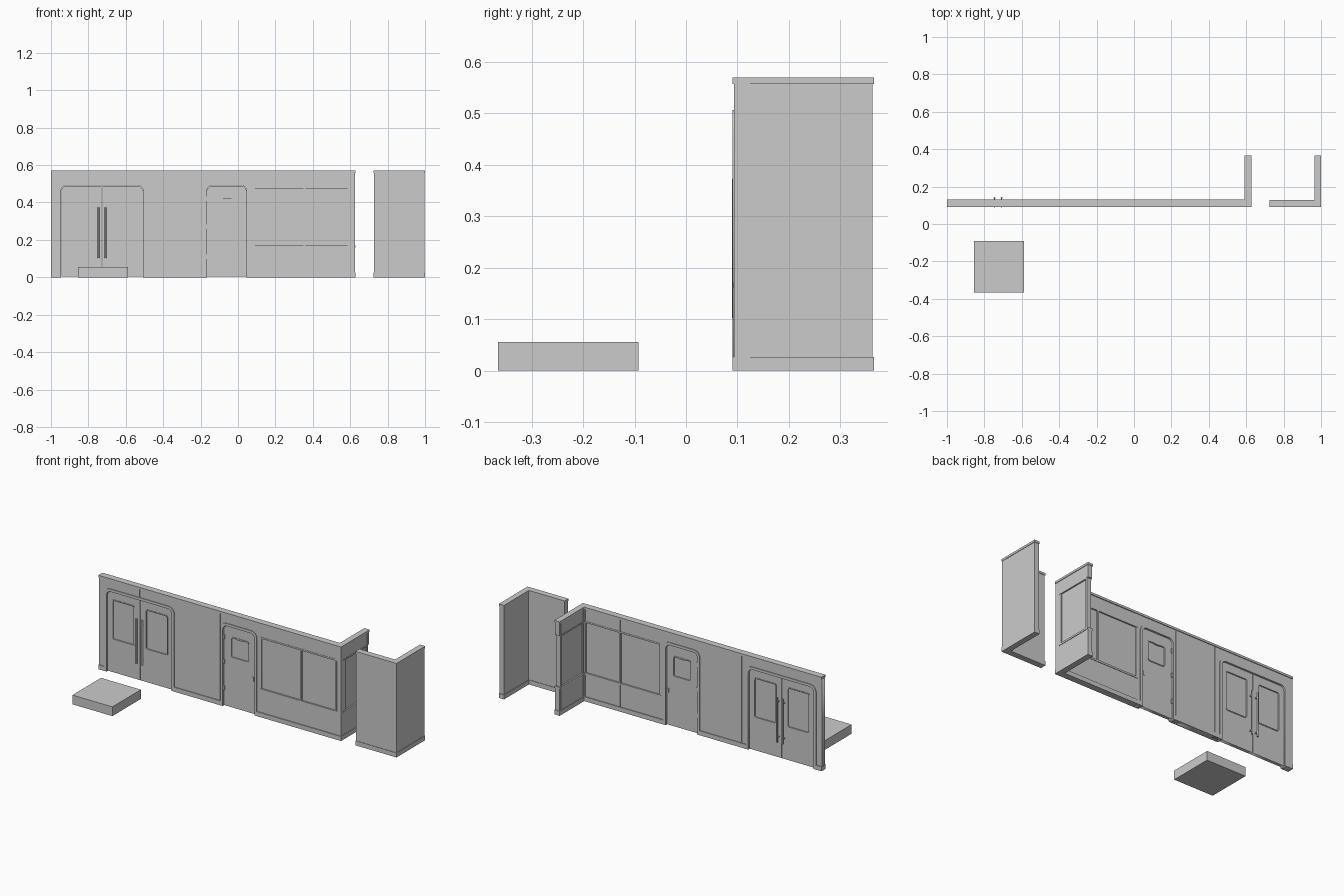
import bpy, math
from math import sin, cos, pi

if "Cube" in bpy.data.objects:
    bpy.data.objects.remove(bpy.data.objects["Cube"])

YM = 0.11           # mid-plane of the front walls
TOP = 0.57


def box(name, x0, x1, y0, y1, z0, z1):
    v = [(x, y, z) for x in (x0, x1) for y in (y0, y1) for z in (z0, z1)]
    f = [(0, 1, 3, 2), (4, 6, 7, 5), (0, 4, 5, 1), (2, 3, 7, 6), (0, 2, 6, 4), (1, 5, 7, 3)]
    me = bpy.data.meshes.new(name)
    me.from_pydata(v, [], f)
    ob = bpy.data.objects.new(name, me)
    bpy.context.collection.objects.link(ob)
    return ob


def arc(cx, cz, r, a0, a1, n=6):
    return [(cx + r * cos(a0 + (a1 - a0) * i / n), cz + r * sin(a0 + (a1 - a0) * i / n))
            for i in range(n + 1)]


def arch(x0, x1, top, r, z0=0.0, left=True, right=True):
    """Outline from bottom left, over rounded top corners, to bottom right."""
    pts = [(x0, z0)]
    pts += arc(x0 + r, top - r, r, pi, pi / 2) if left else [(x0, top)]
    pts += arc(x1 - r, top - r, r, pi / 2, 0) if right else [(x1, top)]
    return pts + [(x1, z0)]


def rounded(x0, x1, z0, z1, r):
    return (arc(x0 + r, z0 + r, r, pi, 1.5 * pi, 3) + arc(x1 - r, z0 + r, r, 1.5 * pi, 2 * pi, 3)
            + arc(x1 - r, z1 - r, r, 0, pi / 2, 3) + arc(x0 + r, z1 - r, r, pi / 2, pi, 3))


def plate(name, outlines, half, y=YM):
    """Flat plate in the xz plane; outlines after the first cut holes."""
    cu = bpy.data.curves.new(name, 'CURVE')
    cu.dimensions, cu.fill_mode, cu.extrude = '2D', 'BOTH', half
    for pts in outlines:
        s = cu.splines.new('POLY')
        s.points.add(len(pts) - 1)
        for p, (a, b) in zip(s.points, pts):
            p.co = (a, b, 0, 1)
        s.use_cyclic_u = True
    tmp = bpy.data.objects.new(name + "_curve", cu)
    bpy.context.collection.objects.link(tmp)
    bpy.context.view_layer.update()
    me = bpy.data.meshes.new_from_object(tmp.evaluated_get(bpy.context.evaluated_depsgraph_get()))
    bpy.data.objects.remove(tmp)
    ob = bpy.data.objects.new(name, me)
    ob.rotation_euler.x = pi / 2
    ob.location.y = y
    bpy.context.collection.objects.link(ob)
    return ob


def frame(name, x0, x1, top, w, half):
    outer = arch(x0, x1, top, 0.04)
    inner = arch(x0 + w, x1 - w, top - w, 0.028)
    return plate(name, [outer + inner[::-1]], half)


# Door leaf with a recessed window and a raised window surround
def door_leaf(name, x0, x1, top, win, left, right):
    plate(name, [arch(x0, x1, top, 0.028, 0.003, left, right), rounded(*win, 0.008)], 0.010)
    a, b, c, d = win
    t = 0.006
    plate(name + "_window_surround", [rounded(a - t, b + t, c - t, d + t, 0.012),
                                      rounded(*win, 0.008)], 0.0125)
    box(name + "_glass", a - .003, b + .003, YM - .005, YM + .005, c - .003, d + .003)


D1 = (-0.962, -0.492)     # double door frame
D2 = (-0.182, 0.062)      # single door frame

# Solid wall with two arched door openings
wall = [(-1, 0)]
for a, b in (D1, D2):
    wall += arch(a + .006, b - .006, 0.499, 0.036)
wall += [(0.08, 0), (0.08, 0.56), (-1, 0.56)]
plate("door_wall", [wall], 0.0155)
for n, (a, b) in (("double_door_frame", D1), ("single_door_frame", D2)):
    frame(n, a, b, 0.507, 0.016, 0.0195)

# Panel seams
for i, (x, z) in enumerate([(-0.727, 0.507), (-0.46, 0.028), (-0.187, 0.028), (-0.06, 0.507)]):
    box(f"wall_seam_{i}", x - .002, x + .002, YM - .017, YM + .017, z, 0.556)

# Double door with pull handles on both faces
mid = sum(D1) / 2
door_leaf("left_door_leaf", D1[0] + .017, mid - .002, .489, (-.908, -.769, .205, .438), True, False)
door_leaf("right_door_leaf", mid + .002, D1[1] - .017, .489, (-.685, -.546, .205, .438), False, True)
for sx in (-1, 1):
    for sy, d in ((-1, 0.016), (1, 0.030)):
        x, y = mid + sx * 0.019, YM + sy * d
        bpy.ops.mesh.primitive_cylinder_add(vertices=12, radius=0.005, depth=0.27,
                                            location=(x, y, 0.237))
        bpy.context.object.name = "door_handle"
        bpy.ops.object.shade_smooth_by_angle()
        for z in (0.13, 0.345):
            box("handle_mount", x - .003, x + .003, min(y, YM), max(y, YM), z - .003, z + .003)

# Single door with hinges
door_leaf("single_door_leaf", D2[0] + .017, D2[1] - .017, .489, (-.113, -.002, .308, .424), True, True)
box("window_latch", -.08, -.035, YM - .014, YM + .014, .421, .429)
box("door_knob_plate", .03, .038, YM - .015, YM + .015, .2, .225)
for z in (0.11, 0.27, 0.42):
    box("door_hinge", -.165, -.157, YM - .016, YM + .016, z - .013, z + .013)


# Window bays: dado, glass and header with rails and mullions, along x or y
def bay(name, axis, a0, a1, c, bars, end):
    def b(part, s, e, h, z0, z1):
        if axis == 'x':
            box(f"{name}_{part}", s, e, c - h, c + h, z0, z1)
        else:
            box(f"{name}_{part}", c - h, c + h, s, e, z0, z1)
    b("dado", a0, a1, .0145, .02, .163)
    b("glass", a0, a1 - end, .008, .16, .485)
    b("header", a0, a1, .0145, .482, .56)
    b("sill_rail", a0, a1, .0175, .160, .171)
    b("top_rail", a0, a1 - end, .0165, .475, .484)
    for i, m in enumerate(bars):
        b(f"mullion_{i}", m - .005, m + .005, .0155, .165, .48)
        b(f"header_seam_{i}", m - .002, m + .002, .016, .48, .557)
        b(f"dado_seam_{i}", m - .0015, m + .0015, .0155, .025, .163)


bay("front_bay", 'x', 0.08, 0.6, YM, (0.085, 0.355, 0.59), 0)
bay("return_bay", 'y', 0.12, 0.362, YM + 0.5, (0.133, 0.348), 0.01)
box("corner_post", .597, .6245, .0935, .1265, .02, .56)

# Skirting and cornice of the long wall
for n, a, b in (("left", -1, D1[0]), ("middle", D1[1], D2[0]), ("bay", D2[1], .628)):
    box(n + "_skirting", a, b, .09, .13, 0, .027)
box("return_skirting", .592, .628, .13, .365, 0, .027)
box("wall_cornice", -1, .628, .09, .13, .557, TOP)
box("return_cornice", .592, .628, .13, .365, .557, TOP)

# Separate plain corner wall
box("corner_wall_front", .727, .998, .093, .124, .02, .56)
box("corner_wall_side", .968, .997, .122, .362, .02, .56)
for n, z0, z1 in (("skirting", 0, .027), ("cornice", .557, TOP)):
    box(f"corner_{n}_front", .725, 1, .09, .127, z0, z1)
    box(f"corner_{n}_side", .965, 1, .127, .365, z0, z1)

# Doorstep block
box("doorstep", -.855, -.587, -.365, -.092, 0, .056)
